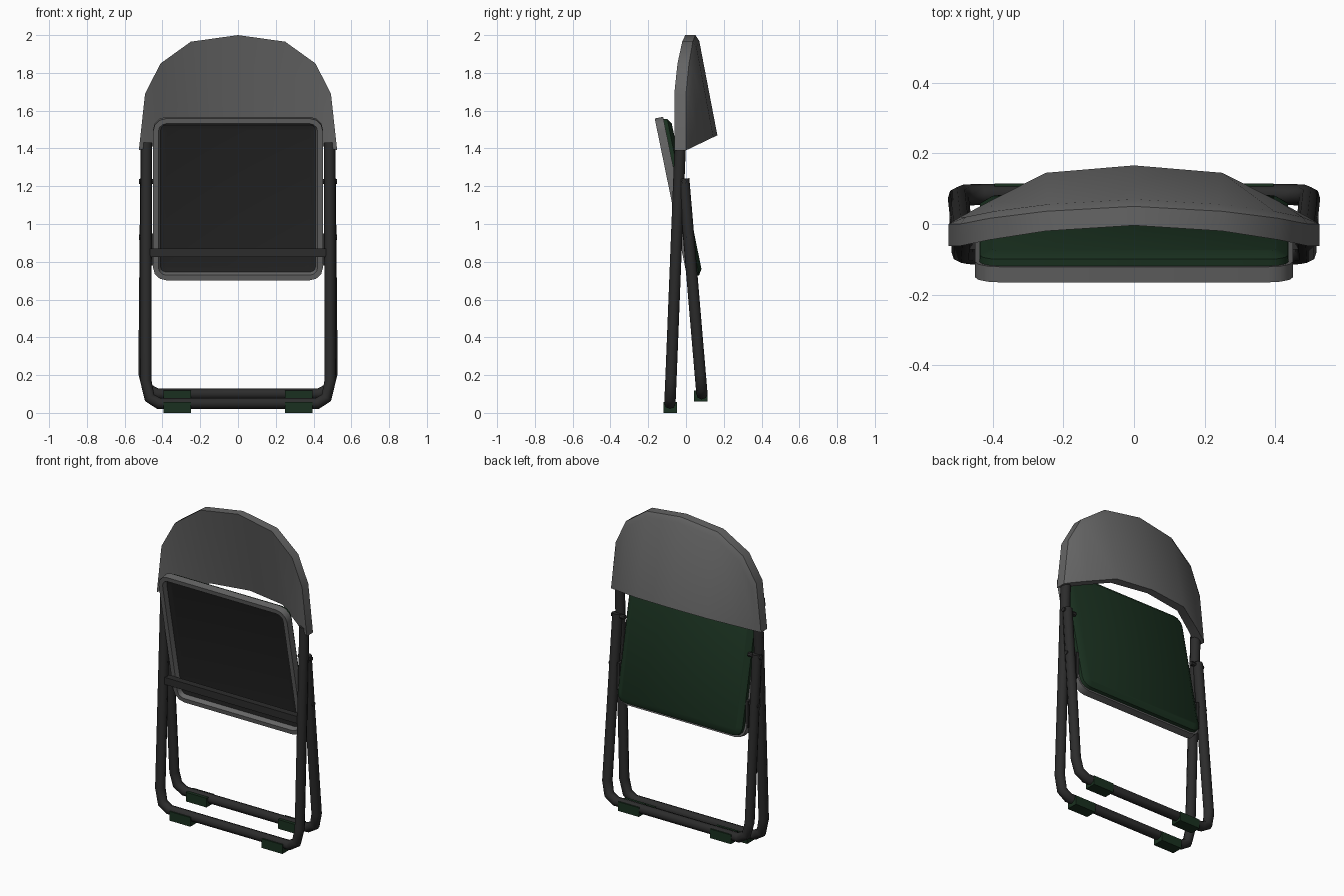
import bpy, bmesh, math
from mathutils import Vector

if "Cube" in bpy.data.objects:
    bpy.data.objects.remove(bpy.data.objects["Cube"])


def material(name, rgb):
    m = bpy.data.materials.new(name)
    m.diffuse_color = (*rgb, 1)
    m.use_nodes = True
    m.node_tree.nodes["Principled BSDF"].inputs["Base Color"].default_value = m.diffuse_color
    return m


DARK = material("dark_metal", (0.025, 0.025, 0.025))
PANEL = material("underside_dark", (0.018, 0.018, 0.018))
GREY = material("mid_grey", (0.13, 0.13, 0.13))
GREEN = material("dark_green", (0.01, 0.03, 0.014))


def finish(ob, mat, angle=35):
    bpy.ops.object.select_all(action='DESELECT')
    ob.select_set(True)
    bpy.context.view_layer.objects.active = ob
    if ob.type == 'CURVE':
        bpy.ops.object.convert(target='MESH')
        ob = bpy.context.object
    ob.data.materials.clear()
    ob.data.materials.append(mat)
    bpy.ops.object.shade_smooth_by_angle(angle=math.radians(angle))
    return ob


def mesh_object(name, verts, faces, mat, angle=35):
    me = bpy.data.meshes.new(name)
    me.from_pydata([tuple(v) for v in verts], [], faces)
    bm = bmesh.new()
    bm.from_mesh(me)
    bmesh.ops.remove_doubles(bm, verts=bm.verts, dist=0.0005)
    bmesh.ops.recalc_face_normals(bm, faces=bm.faces)
    bm.to_mesh(me)
    bm.free()
    ob = bpy.data.objects.new(name, me)
    bpy.context.collection.objects.link(ob)
    return finish(ob, mat, angle)


def tube(name, pts, radius):
    cu = bpy.data.curves.new(name, 'CURVE')
    cu.dimensions = '3D'
    cu.bevel_depth = radius
    cu.bevel_resolution = 2
    cu.use_fill_caps = True
    sp = cu.splines.new('POLY')
    sp.points.add(len(pts) - 1)
    for p, co in zip(sp.points, pts):
        p.co = (*co, 1)
    ob = bpy.data.objects.new(name, cu)
    bpy.context.collection.objects.link(ob)
    return finish(ob, DARK, 50)


def box(name, lo, hi, mat):
    lo, hi = Vector(lo), Vector(hi)
    bpy.ops.mesh.primitive_cube_add(size=1, location=(lo + hi) / 2)
    ob = bpy.context.object
    ob.name = name
    ob.scale = hi - lo
    return finish(ob, mat)


def mirrored(half):
    return half + [(-x, y, z) for x, y, z in reversed(half)]


# U-shaped leg frames
tube("front_leg_frame", mirrored([(0.485, -0.03, 1.43), (0.488, -0.08, 0.17),
                                  (0.468, -0.084, 0.08), (0.42, -0.085, 0.05)]), 0.03)
tube("rear_leg_frame", mirrored([(0.488, -0.012, 1.24), (0.498, 0.075, 0.21),
                                 (0.48, 0.082, 0.13), (0.43, 0.084, 0.1)]), 0.03)

# Cross bar, feet, pivots and seat brackets
box("cross_bar", (-0.47, -0.072, 0.825), (0.47, -0.03, 0.87), DARK)
for s, side in ((1, "right"), (-1, "left")):
    a, b = sorted((0.25 * s, 0.395 * s))
    box("front_foot_" + side, (a, -0.12, 0), (b, -0.047, 0.058), GREEN)
    box("rear_foot_" + side, (a, 0.042, 0.06), (b, 0.115, 0.118), GREEN)
    for y, z in ((0.014, 0.93), (-0.01, 1.225)):
        bpy.ops.mesh.primitive_cylinder_add(vertices=8, radius=0.014, depth=0.09,
                                            location=(0.478 * s, y, z),
                                            rotation=(0, math.pi / 2, 0))
        bpy.context.object.name = "pivot_" + side
        finish(bpy.context.object, DARK)
    a, b = sorted((0.44 * s, 0.458 * s))
    box("seat_bracket_" + side, (a, 0.0, 0.78), (b, 0.035, 0.95), DARK)

# Seat, tilted along its own plane
UP, BACK = Vector((0, -0.2, 0.98)), Vector((0, 0.98, 0.2))
CENTRE = Vector((0, -0.078, 1.13))


def seat_part(name, layers, mat, cap_start=False, cap_end=False):
    verts, faces, n = [], [], 16
    for inset, depth in layers:
        w, h, r = 0.45 - inset, 0.437 - inset, max(0.07 - inset, 0.025)
        for q in range(4):
            sx, sy = ((1, 1), (-1, 1), (-1, -1), (1, -1))[q]
            for k in range(4):
                t = math.pi / 2 * (q + k / 3)
                x = sx * (w - r) + r * math.cos(t)
                v = sy * (h - r) + r * math.sin(t)
                verts.append(CENTRE + Vector((x, 0, 0)) + UP * v + BACK * depth)
    for i in range(len(layers) - 1):
        for j in range(n):
            k = (j + 1) % n
            faces.append((i * n + j, i * n + k, (i + 1) * n + k, (i + 1) * n + j))
    if cap_start:
        faces.append(tuple(range(n)))
    if cap_end:
        faces.append(tuple(range(len(verts) - n, len(verts))))
    return mesh_object(name, verts, faces, mat)


seat_part("seat_rim", [(0.04, 0.045), (0, 0.045), (0, 0), (0.028, 0), (0.04, 0.028)], GREY)
seat_part("seat_underside", [(0.038, 0.026), (0.06, 0.032)], PANEL, cap_end=True)
seat_part("seat_cushion", [(0.012, 0.044), (0.014, 0.064), (0.045, 0.083)],
          GREEN, cap_start=True, cap_end=True)

# Backrest: columns of (x, top z, front rim y, back rim y, bottom back y, bottom front y)
half = [(0.525, 1.39, -0.062, 0.0, 0.0, -0.062),
        (0.492, 1.69, -0.062, 0.0, 0.02, -0.05),
        (0.41, 1.85, -0.045, 0.016, 0.064, 0.0),
        (0.25, 1.965, -0.02, 0.036, 0.145, 0.088)]
cols = half + [(0, 2.0, -0.004, 0.05, 0.166, 0.118)]
cols += [(-c[0], *c[1:]) for c in reversed(half)]
verts, faces = [], []
for i, (x, z, f, b, kb, kf) in enumerate(cols):
    edge = i in (0, len(cols) - 1)
    zb = 1.39 + kb * 0.48
    inset = (x, b, z) if edge else (x * 0.97, b + 0.02, z - 0.03)
    verts += [(x, f, z), (x, b, z), inset, (x, kb, zb), (x, kf, zb)]
for i in range(len(cols) - 1):
    for j in range(5):
        k = (j + 1) % 5
        faces.append((i * 5 + j, i * 5 + k, i * 5 + 5 + k, i * 5 + 5 + j))
mesh_object("backrest", verts, faces, GREY, 40)
